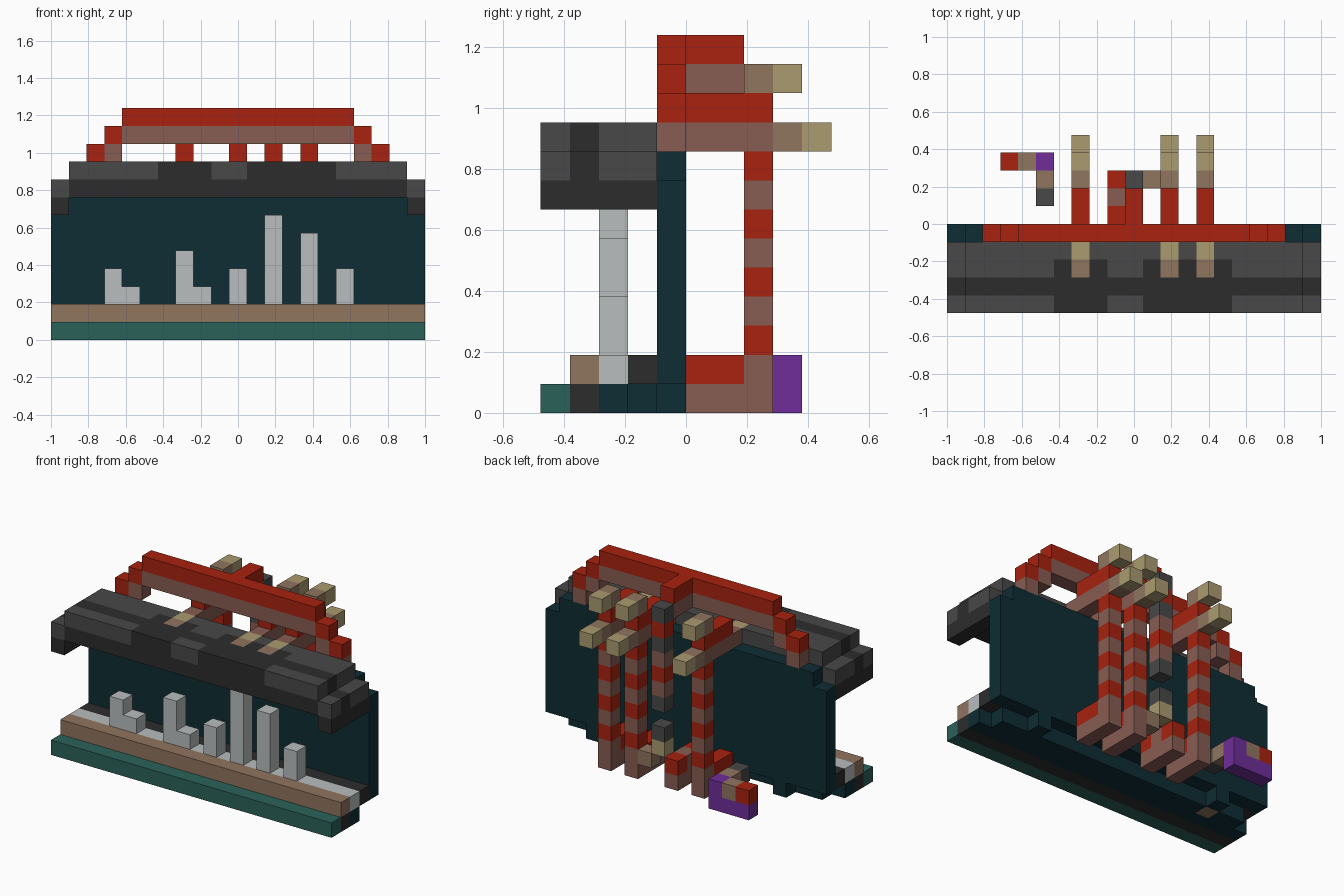
import bpy
import bmesh

cube = bpy.data.objects.get("Cube")
if cube:
    bpy.data.objects.remove(cube, do_unlink=True)

U = 2 / 21  # edge of one block
COLOURS = {
    "red": "A8220F", "dusty_red": "875C52", "brown": "90755F", "tan": "AA9B70",
    "purple": "702D9B", "pale_grey": "B9BDBD", "dark_teal": "0E2D34",
    "sea_green": "2B615A", "grey": "484848", "charcoal": "2C2C2C",
}


def linear(c):
    return c / 12.92 if c <= 0.04045 else ((c + 0.055) / 1.055) ** 2.4


names = list(COLOURS)
materials = []
for name, code in COLOURS.items():
    rgba = [linear(v / 255) for v in bytes.fromhex(code)] + [1]
    m = bpy.data.materials.new(name)
    m.use_nodes = True
    m.diffuse_color = rgba
    m.node_tree.nodes["Principled BSDF"].inputs["Base Color"].default_value = rgba
    materials.append(m)

blocks = {}


def span(v):
    return range(v[0], v[1] + 1) if isinstance(v, tuple) else (v,)


def fill(part, colour, x, y, z):
    """Set a range of grid blocks; later fills repaint earlier ones."""
    for i in span(x):
        for j in span(y):
            for k in span(z):
                blocks[i, j, k] = (part, colour)


ALL, INNER = (0, 20), (1, 19)

# Stepped base
fill("base", "sea_green", ALL, 0, 0)
fill("base", "charcoal", ALL, 1, 0)
fill("base", "dark_teal", ALL, 2, 0)
fill("base", "dark_teal", INNER, 3, 0)
fill("base", "brown", 3, 3, 0)
fill("base", "brown", ALL, 1, 1)
fill("base", "charcoal", ALL, 3, 1)

# Wall with lowered ends and two small feet
fill("wall", "dark_teal", ALL, 4, (1, 7))
fill("wall", "dark_teal", INNER, 4, 8)
for i in (3, 17):
    fill("wall", "dark_teal", i, 4, 0)

# Row of pale towers
fill("towers", "pale_grey", ALL, 2, 1)
for i, top in {3: 3, 4: 2, 7: 4, 8: 2, 10: 3, 12: 6, 14: 5, 16: 3}.items():
    fill("towers", "pale_grey", i, 2, (2, top))

# Canopy with drooping ends and darker bands
fill("canopy", "charcoal", INNER, (0, 3), 8)
fill("canopy", "grey", INNER, (0, 3), 9)
for i in (0, 20):
    fill("canopy", "charcoal", i, (0, 3), 7)
    fill("canopy", "grey", i, (0, 3), 8)
    fill("canopy", "charcoal", i, 1, 8)
fill("canopy", "charcoal", INNER, 1, 9)
for j in (0, 2):
    for xs in ((6, 8), (11, 15)):
        fill("canopy", "charcoal", xs, j, 9)

# Stepped arch on top, with a bar reaching back
fill("arch", "red", (4, 16), 4, 12)
fill("arch", "dusty_red", (4, 16), 4, 11)
for outer, inner in ((2, 3), (18, 17)):
    fill("arch", "red", inner, 4, 11)
    fill("arch", "red", outer, 4, 10)
    fill("arch", "dusty_red", inner, 4, 10)
    fill("arch", "dusty_red", outer, 4, 9)
fill("arch", "red", 10, (5, 6), 12)
fill("arch", "dusty_red", 10, (5, 6), 11)


def foot(i):
    fill("feet", "dusty_red", i, (5, 7), 0)
    fill("feet", "red", i, (5, 6), 1)
    fill("feet", "dusty_red", i, 7, 1)


# Three banded columns with feet, beams and tan tips
for i in (7, 12, 14):
    foot(i)
    for k in range(2, 9):
        fill("columns", "dusty_red" if k % 2 else "red", i, 7, k)
    fill("beams", "dusty_red", i, (4, 7), 9)
    fill("beams", "red", i, (5, 7), 10)
    for j, k in ((8, 9), (7, 11), (2, 9)):
        fill("beam_tips", "brown", i, j, k)
    for j, k in ((9, 9), (8, 11), (3, 9)):
        fill("beam_tips", "tan", i, j, k)

# Hanging broken column
hanging = {11: "grey", 10: "red", 9: "grey", 8: "dusty_red", 7: "red",
           6: "dusty_red", 5: "grey", 3: "grey", 2: "tan"}
for k, colour in hanging.items():
    fill("hanging_column", colour, 10, 7, k)

# Extra foot beside the hanging column
foot(9)
fill("feet", "dusty_red", 9, 6, 1)
fill("feet", "red", 9, 7, 1)
fill("feet", "brown", 11, 7, 1)

# Purple hook at the back
fill("hook", "purple", (3, 5), 8, (0, 1))
fill("hook", "red", 3, 8, 1)
fill("hook", "brown", 4, 8, 1)
fill("hook", "brown", 5, 7, 1)
fill("hook", "grey", 5, 6, 1)

# Turn the exposed sides of each part into a mesh
for part in sorted({p for p, _ in blocks.values()}):
    bm = bmesh.new()
    for cell, (owner, colour) in blocks.items():
        if owner != part:
            continue
        for axis in range(3):
            for side in (0, 1):
                near = list(cell)
                near[axis] += 2 * side - 1
                if tuple(near) in blocks:
                    continue
                corners = []
                for a, b in ((0, 0), (1, 0), (1, 1), (0, 1)):
                    p = list(cell)
                    p[axis] += side
                    p[(axis + 1) % 3] += a
                    p[(axis + 2) % 3] += b
                    corners.append(bm.verts.new((p[0] * U - 1, (p[1] - 5) * U, p[2] * U)))
                face = bm.faces.new(corners if side else corners[::-1])
                face.material_index = names.index(colour)
    bmesh.ops.remove_doubles(bm, verts=bm.verts, dist=U / 100)
    mesh = bpy.data.meshes.new(part)
    for m in materials:
        mesh.materials.append(m)
    bm.to_mesh(mesh)
    bm.free()
    bpy.context.collection.objects.link(bpy.data.objects.new(part, mesh))
